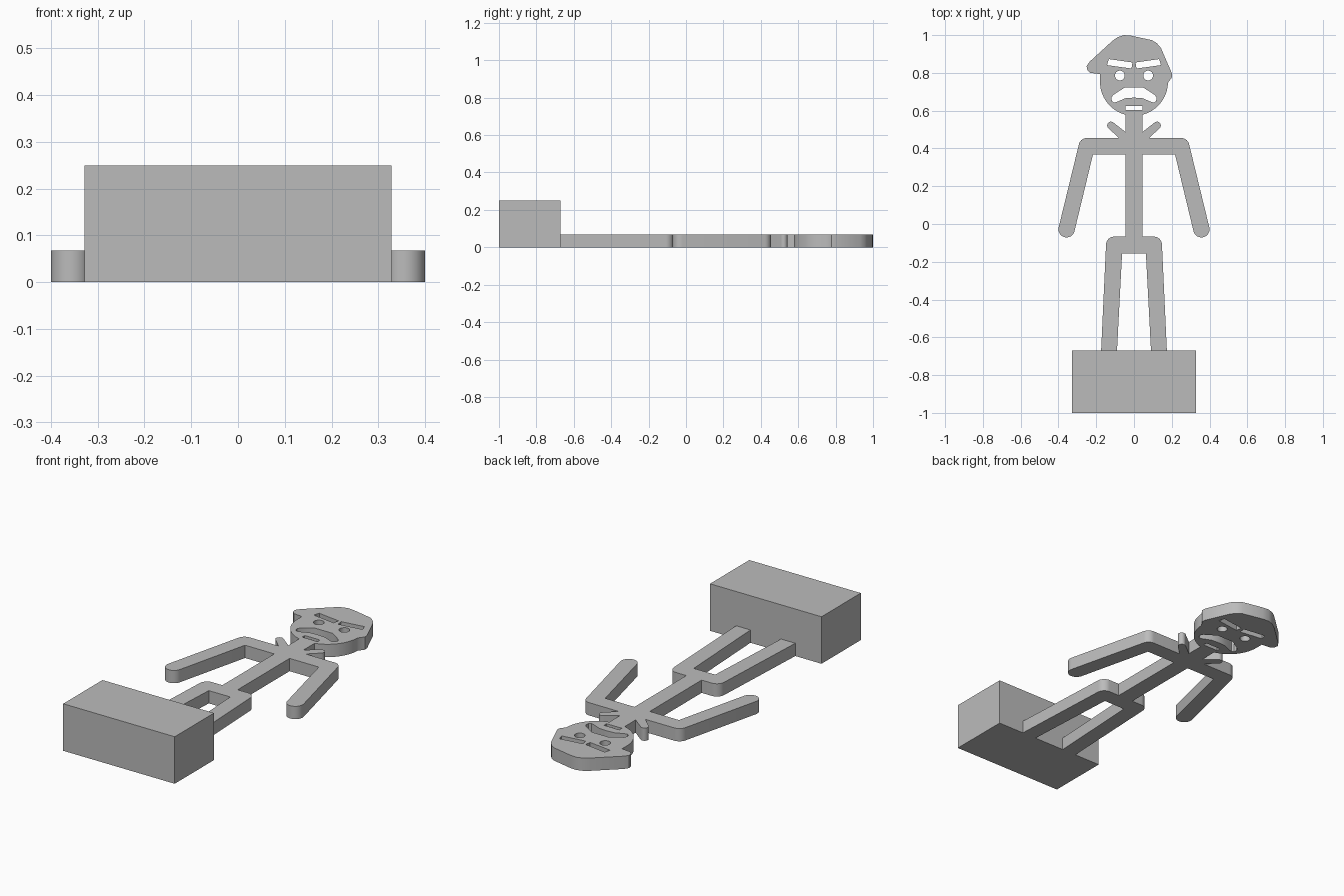
import bpy, bmesh
from math import cos, sin, radians

cube = bpy.data.objects.get("Cube")
if cube:
    bpy.data.objects.remove(cube)

THICK = 0.068

grey = bpy.data.materials.new("plain_grey")
grey.use_nodes = True
grey.diffuse_color = (0.5, 0.5, 0.5, 1)
grey.node_tree.nodes["Principled BSDF"].inputs["Base Color"].default_value = (0.5, 0.5, 0.5, 1)


def arc(cx, cy, r, start, end, steps=10):
    angles = [radians(start + (end - start) * i / steps) for i in range(steps + 1)]
    return [(cx + r * cos(a), cy + r * sin(a)) for a in angles]


def flip(points):
    return [(-x, y) for x, y in points]


def mirrored(half):
    """Close a half outline by adding its mirror image across x = 0."""
    return half + [(-x, y) for x, y in reversed(half) if x > 0]


def finish(name, bm):
    mesh = bpy.data.meshes.new(name)
    bmesh.ops.recalc_face_normals(bm, faces=bm.faces)
    bm.to_mesh(mesh)
    bm.free()
    mesh.materials.append(grey)
    obj = bpy.data.objects.new(name, mesh)
    bpy.context.collection.objects.link(obj)
    bpy.ops.object.select_all(action='DESELECT')
    obj.select_set(True)
    bpy.context.view_layer.objects.active = obj
    bpy.ops.object.shade_smooth_by_angle(angle=radians(35))
    return obj


def plate(name, outline, holes=(), height=THICK):
    """Extrude a closed outline with cut-out holes up from the ground."""
    bm = bmesh.new()
    edges = []
    for loop in [outline, *holes]:
        verts = [bm.verts.new((x, y, 0)) for x, y in loop]
        edges += [bm.edges.new((v, verts[i - 1])) for i, v in enumerate(verts)]
    bmesh.ops.triangle_fill(bm, use_beauty=True, edges=edges, normal=(0, 0, 1))
    top = bmesh.ops.extrude_face_region(bm, geom=bm.faces[:], use_keep_orig=True)
    moved = [g for g in top["geom"] if isinstance(g, bmesh.types.BMVert)]
    bmesh.ops.translate(bm, verts=moved, vec=(0, 0, height))
    return finish(name, bm)


# Body: neck, collar point, shoulder, arm, waist, hip and leg
body_half = (
    [(0.045, 0.579), (0.045, 0.487)]
    + arc(0.122, 0.522, 0.02, 128, -45)
    + [(0.08, 0.455)]
    + arc(0.25, 0.412, 0.043, 90, 14)
    + arc(0.357, -0.028, 0.043, 14, -166, 16)
    + [(0.217, 0.369), (0.045, 0.369), (0.045, -0.067)]
    + arc(0.105, -0.11, 0.043, 90, 3)
    + [(0.174, -0.67), (0.09, -0.67), (0.063, -0.155)]
)
plate("body", mirrored(body_half))

# Head: round jaw below a peaked cap
cap = [
    (-0.18, 0.794), (-0.232, 0.80), (-0.247, 0.815), (-0.251, 0.836), (-0.235, 0.859),
    (-0.116, 0.968), (-0.087, 0.989), (-0.054, 1.0), (-0.016, 0.997), (0.096, 0.973),
    (0.122, 0.956), (0.143, 0.931), (0.2, 0.799), (0.202, 0.778), (0.18, 0.748),
]
jaw = arc(0, 0.753, 0.18, -3, -180, 32)

# Face cut-outs
brow = [(0.008, 0.855), (0.133, 0.873), (0.143, 0.841), (0.013, 0.823)]
eye = arc(0.075, 0.786, 0.026, 0, 345, 23)
mouth = mirrored([
    (0, 0.722), (0.05, 0.722), (0.112, 0.682), (0.12, 0.667), (0.117, 0.651),
    (0.105, 0.643), (0.09, 0.647), (0.045, 0.666), (0, 0.669),
])
lip = mirrored([(0.045, 0.625), (0.045, 0.603)])
plate("head", cap + jaw, [brow, flip(brow), eye, flip(eye), mouth, lip])

# Base block at the feet
plate("base_block", mirrored([(0.328, -0.67), (0.328, -1.0)]), height=0.25)
